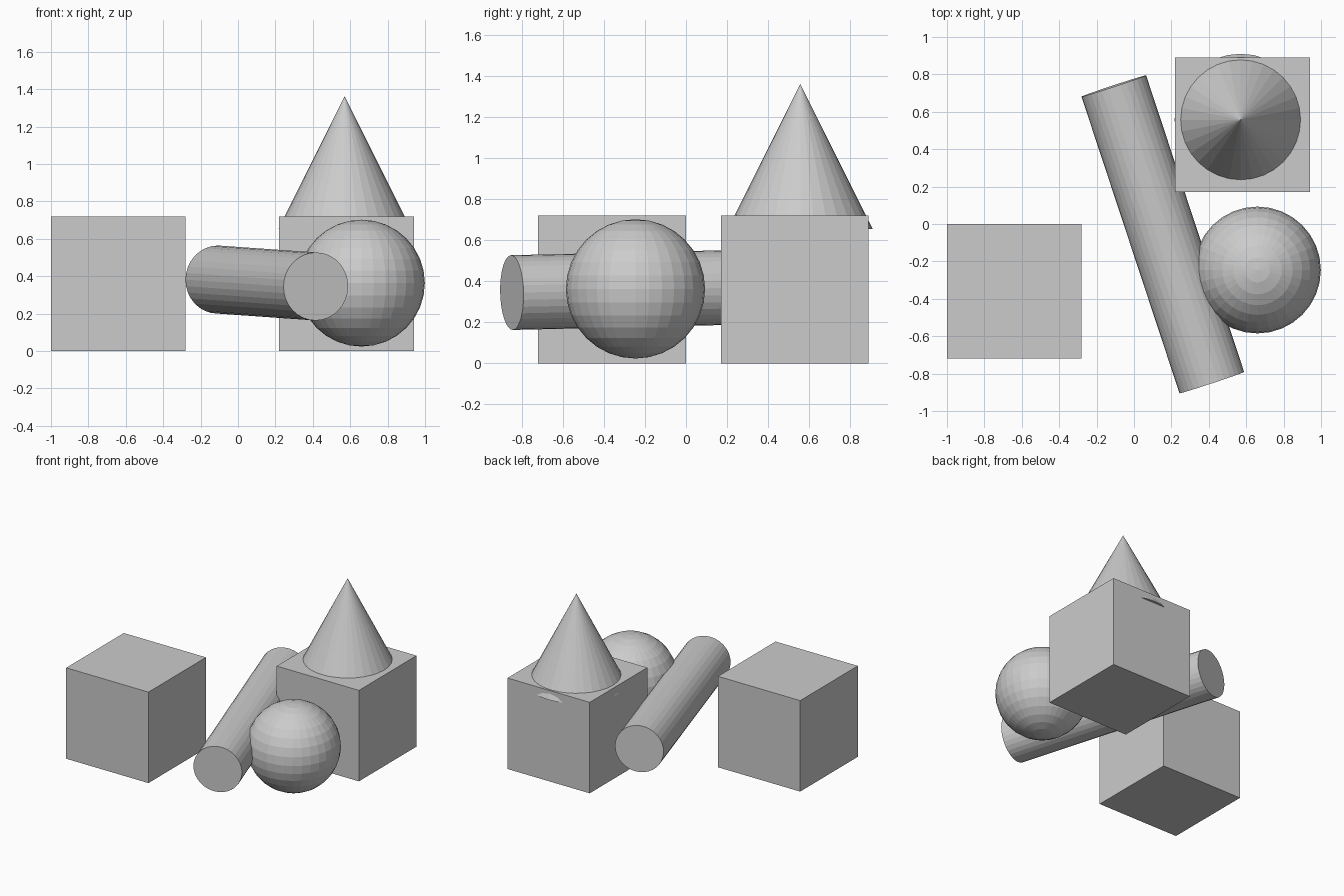
import bpy
from mathutils import Vector

if "Cube" in bpy.data.objects:
    bpy.data.objects.remove(bpy.data.objects["Cube"])


def name(label):
    bpy.context.object.name = label


# Two equal boxes on the ground
for label, pos in (("left_box", (-0.64, -0.36, 0.36)), ("right_box", (0.58, 0.53, 0.36))):
    bpy.ops.mesh.primitive_cube_add(size=0.72, location=pos)
    name(label)

# Faceted ball
bpy.ops.mesh.primitive_uv_sphere_add(segments=32, ring_count=16, radius=0.339,
                                     location=(0.66, -0.246, 0.363))
name("ball")

# Cone sunk slightly into the right box
bpy.ops.mesh.primitive_cone_add(vertices=32, radius1=0.353, depth=0.706,
                                location=(0.57, 0.557, 0.655 + 0.353))
name("cone")

# Slightly tilted log between its two end centres
front, back = Vector((0.416, -0.848, 0.345)), Vector((-0.108, 0.738, 0.382))
axis = back - front
bpy.ops.mesh.primitive_cylinder_add(vertices=32, radius=0.182, depth=axis.length,
                                    location=(front + back) / 2,
                                    rotation=axis.to_track_quat('Z', 'Y').to_euler())
name("log")
